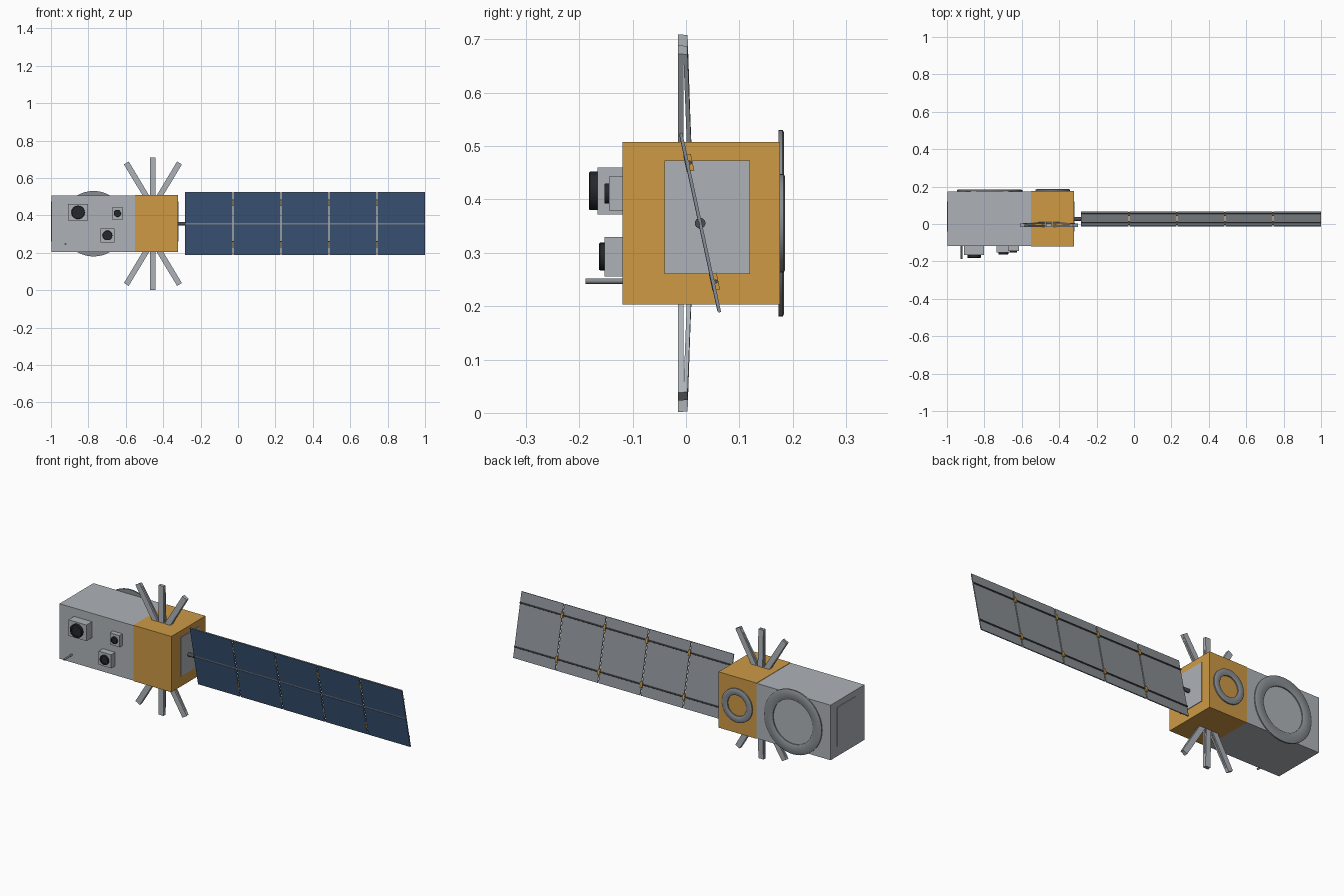
import bpy, bmesh, math
from mathutils import Matrix, Vector

cube = bpy.data.objects.get("Cube")
if cube:
    bpy.data.objects.remove(cube, do_unlink=True)


def material(name, rgb):
    m = bpy.data.materials.new(name)
    m.use_nodes = True
    m.diffuse_color = (*rgb, 1)
    m.node_tree.nodes["Principled BSDF"].inputs["Base Color"].default_value = (*rgb, 1)
    return m


SILVER = material("silver grey", (0.42, 0.45, 0.48))
GOLD = material("gold foil", (0.61, 0.32, 0.06))
BLUE = material("solar blue", (0.048, 0.1, 0.21))
GREY = material("mid grey", (0.25, 0.27, 0.29))
DARK = material("dark grey", (0.07, 0.075, 0.085))
BLACK = material("lens black", (0.018, 0.02, 0.026))


def finish(name, bm, mat, matrix=Matrix(), smooth=False):
    bmesh.ops.recalc_face_normals(bm, faces=bm.faces)
    me = bpy.data.meshes.new(name)
    bm.to_mesh(me)
    bm.free()
    me.materials.append(mat)
    ob = bpy.data.objects.new(name, me)
    bpy.context.collection.objects.link(ob)
    ob.matrix_world = matrix
    if smooth:
        bpy.ops.object.select_all(action="DESELECT")
        ob.select_set(True)
        bpy.context.view_layer.objects.active = ob
        bpy.ops.object.shade_smooth_by_angle(angle=math.radians(35))
    return ob


def box(name, x, y, z, mat, matrix=Matrix()):
    """Box from three (low, high) ranges."""
    bm = bmesh.new()
    mid = Vector([(a + b) / 2 for a, b in (x, y, z)])
    size = [b - a for a, b in (x, y, z)]
    bmesh.ops.create_cube(bm, size=1, matrix=Matrix.Translation(mid) @ Matrix.Diagonal((*size, 1)))
    return finish(name, bm, mat, matrix)


def rod(name, start, end, radius, mat, sides=16, matrix=Matrix()):
    a, b = Vector(start), Vector(end)
    bm = bmesh.new()
    turn = (b - a).to_track_quat("Z", "Y").to_matrix().to_4x4()
    bmesh.ops.create_cone(bm, cap_ends=True, segments=sides, radius1=radius, radius2=radius,
                          depth=(b - a).length, matrix=Matrix.Translation((a + b) / 2) @ turn)
    return finish(name, bm, mat, matrix, True)


def ring(name, centre, profile, mat, sides=48):
    """Closed (radius, y) profile spun around the y axis."""
    bm = bmesh.new()
    loops = []
    for i in range(sides):
        t = math.tau * i / sides
        loops.append([bm.verts.new((r * math.cos(t), y, r * math.sin(t))) for r, y in profile])
    n = len(profile)
    for i, loop in enumerate(loops):
        nxt = loops[(i + 1) % sides]
        for j in range(n):
            k = (j + 1) % n
            bm.faces.new((loop[j], loop[k], nxt[k], nxt[j]))
    return finish(name, bm, mat, Matrix.Translation(centre), True)


FRONT, BACK, MID = -0.118, 0.175, 0.3555

# Body: instrument bay, foil-wrapped bay and end plates
box("instrument_bay", (-0.997, -0.55), (FRONT, BACK), (0.205, 0.506), SILVER)
box("foil_bay", (-0.55, -0.32), (FRONT - 0.001, BACK + 0.001), (0.203, 0.508), GOLD)
for name, x in (("right_end_plate", (-1.0, -0.996)), ("left_end_plate", (-0.321, -0.317))):
    box(name, x, (-0.04, 0.12), (0.26, 0.473), SILVER)

# Back rings
for name, x, outer, inner, depth in (("large_back_ring", -0.772, 0.175, 0.12, 0.009),
                                     ("small_back_ring", -0.435, 0.092, 0.057, 0.011)):
    lip = 0.005
    ring(name, (x, BACK, MID),
         [(inner, -0.002), (outer, -0.002), (outer, depth - 0.003), (outer - lip, depth),
          (inner + lip, depth), (inner, depth - 0.003)], GREY)

# Cameras: housing, lens barrel and recessed glass
for name, x, z, half_w, half_h, face, lens, tip in (
        ("large_camera", -0.855, 0.416, 0.054, 0.044, -0.166, 0.036, -0.182),
        ("small_camera", -0.645, 0.411, 0.029, 0.032, -0.144, 0.019, -0.153),
        ("lower_camera", -0.698, 0.293, 0.038, 0.037, -0.153, 0.026, -0.163)):
    box(name + "_housing", (x - half_w, x + half_w), (face, FRONT), (z - half_h, z + half_h), SILVER)
    ring(name + "_barrel", (x, 0, z), [(lens * 0.72, face), (lens, face), (lens, tip + 0.002),
                                       (lens * 0.94, tip), (lens * 0.72, tip)], BLACK, 24)
    rod(name + "_glass", (x, face, z), (x, tip + 0.004, z), lens * 0.74, BLACK, 24)
rod("front_probe", (-0.922, FRONT, 0.247), (-0.922, -0.188, 0.247), 0.005, GREY, 12)

# Antenna blades fanned above and below the foil bay, each with a sloped rear rib
HUB = Vector((-0.455, 0, 0))
for side, sign in (("upper", 1), ("lower", -1)):
    for label, lean, shift in (("right", -31, -0.037), ("centre", 0, 0), ("left", 31, 0.037)):
        place = (Matrix.Translation((HUB.x + shift, 0, MID + sign * 0.15))
                 @ Matrix.Rotation(math.radians(lean * sign), 4, "Y"))
        if sign < 0:
            place = place @ Matrix.Rotation(math.pi, 4, "Y") @ Matrix.Diagonal((-1, 1, 1, 1))
        box(f"{side}_{label}_antenna", (-0.015, 0.015), (-0.015, -0.005), (-0.006, 0.204), SILVER, place)
        rib = box(f"{side}_{label}_antenna_rib", (-0.015, 0.015), (-0.005, 0.003), (-0.006, 0.203),
                  SILVER, place)
        for v in rib.data.vertices:
            if v.co.z < 0.1:
                v.co.y += 0.007

# Solar wing: tilted about its boom
TILT = Matrix.Translation((0, 0.0265, MID + 0.001)) @ Matrix.Rotation(math.radians(12.2), 4, "X")
START, END, HALF, COUNT, GAP = -0.284, 1.0, 0.172, 5, 0.0025
step = (END - START) / COUNT
rod("wing_boom", (-0.322, 0.0265, MID), (START + 0.004, 0.0265, MID), 0.01, DARK)
for i in range(COUNT):
    lo = START + i * step + (GAP if i else 0)
    hi = START + (i + 1) * step - (GAP if i < COUNT - 1 else 0)
    box(f"panel_{i + 1}", (lo, hi), (-0.002, 0.003), (-HALF, HALF), GREY, TILT)
    for half, z in (("upper", (0.004, HALF - 0.002)), ("lower", (-HALF + 0.002, -0.004))):
        box(f"{half}_cells_{i + 1}", (lo + 0.001, hi - 0.001), (-0.0035, -0.0015), z, BLUE, TILT)

# Rear rails and the hinges on the panel joints
for half, z in (("upper", 0.114), ("lower", -0.114)):
    rod(f"{half}_rail", (START, 0.005, z), (END, 0.005, z), 0.004, DARK, 8, TILT)
    for i in range(1, COUNT):
        x = START + i * step
        box(f"{half}_hinge_{i}", (x - 0.006, x + 0.006), (0.002, 0.01), (z - 0.016, z + 0.016), GOLD, TILT)
        box(f"{half}_hinge_pin_{i}", (x - GAP, x + GAP), (-0.0045, 0.003), (z - 0.016, z + 0.016), GOLD, TILT)
